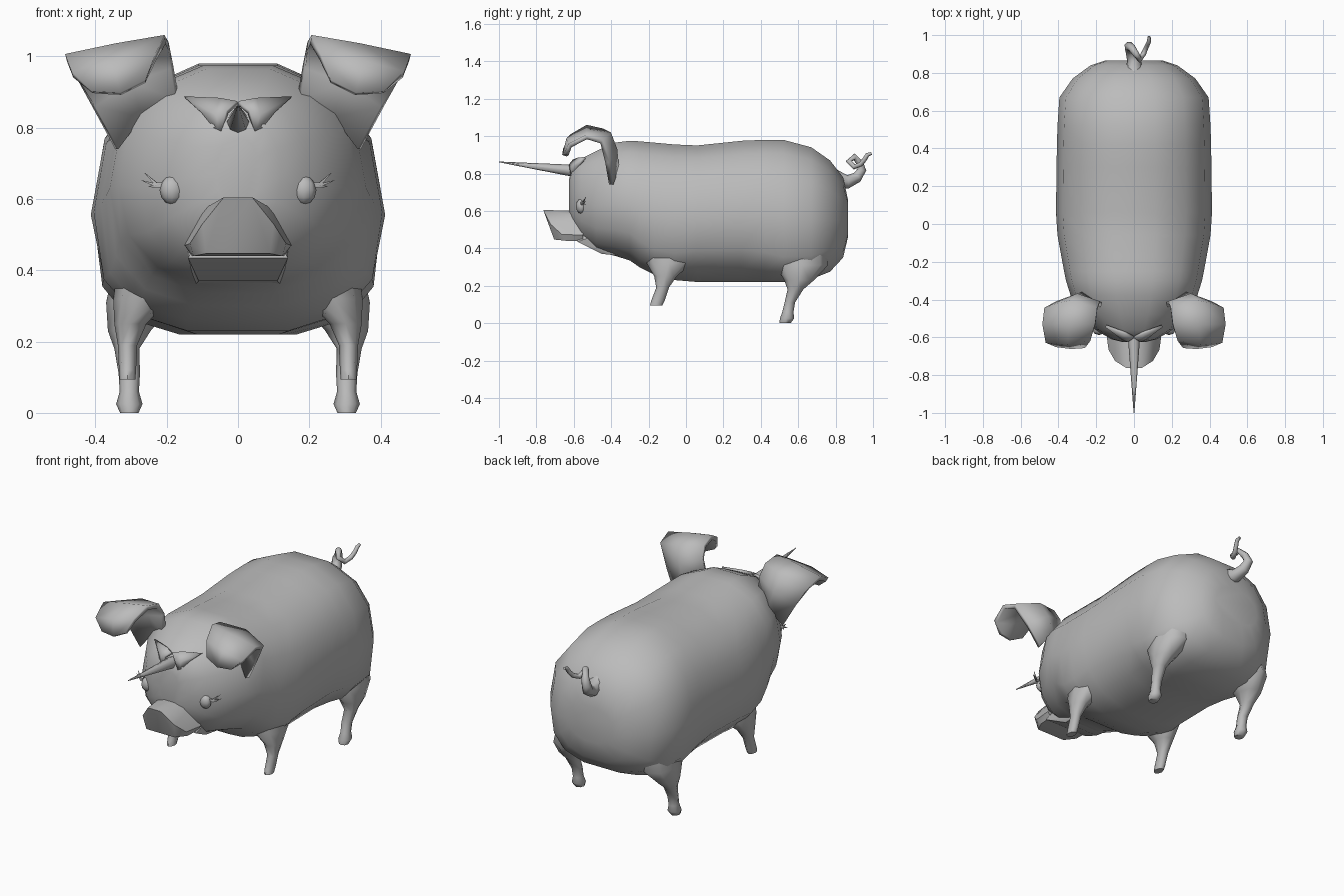
import bpy, bmesh, math
from mathutils import Vector

cube = bpy.data.objects.get("Cube")
if cube:
    bpy.data.objects.remove(cube, do_unlink=True)

GREY = (0.5, 0.5, 0.5, 1)
mat = bpy.data.materials.new("plain grey")
mat.use_nodes = True
mat.diffuse_color = GREY
mat.node_tree.nodes["Principled BSDF"].inputs["Base Color"].default_value = GREY


def finish(name, bm, angle=50):
    bmesh.ops.recalc_face_normals(bm, faces=bm.faces)
    me = bpy.data.meshes.new(name)
    bm.to_mesh(me)
    bm.free()
    me.materials.append(mat)
    ob = bpy.data.objects.new(name, me)
    bpy.context.collection.objects.link(ob)
    bpy.ops.object.select_all(action='DESELECT')
    ob.select_set(True)
    bpy.context.view_layer.objects.active = ob
    bpy.ops.object.shade_smooth_by_angle(angle=math.radians(angle))
    return ob


def loft(name, rings, angle=50):
    """Join rings of points into a capped tube."""
    bm = bmesh.new()
    rows = [[bm.verts.new(p) for p in ring] for ring in rings]
    n = len(rows[0])
    for a, b in zip(rows, rows[1:]):
        for i in range(n):
            j = (i + 1) % n
            bm.faces.new((a[i], a[j], b[j], b[i]))
    bm.faces.new(rows[0])
    bm.faces.new(rows[-1][::-1])
    return finish(name, bm, angle)


def hull(name, half_points, angle=40):
    """Convex block from points mirrored across x."""
    bm = bmesh.new()
    for x, y, z in half_points:
        bm.verts.new((x, y, z))
        bm.verts.new((-x, y, z))
    bmesh.ops.convex_hull(bm, input=bm.verts)
    return finish(name, bm, angle)


def sheet(name, rows, side, thickness):
    """Grid of points, mirrored by side and thickened."""
    bm = bmesh.new()
    grid = [[bm.verts.new((side * x, y, z)) for x, y, z in r] for r in rows]
    for a, b in zip(grid, grid[1:]):
        for i in range(len(a) - 1):
            bm.faces.new((a[i], a[i + 1], b[i + 1], b[i]))
    ob = finish(name, bm, 60)
    mod = ob.modifiers.new("thickness", 'SOLIDIFY')
    mod.thickness = thickness
    mod.offset = 0
    return ob


def tube(name, path, radii, sides=8):
    """Tapered tube that follows a path."""
    pts = [Vector(p) for p in path]
    rings = []
    u = None
    for i, p in enumerate(pts):
        t = (pts[min(i + 1, len(pts) - 1)] - pts[max(i - 1, 0)]).normalized()
        u = t.orthogonal() if u is None else u - t * u.dot(t)
        u.normalize()
        v = t.cross(u)
        rings.append([p + radii[i] * (u * math.cos(k * math.tau / sides)
                                      + v * math.sin(k * math.tau / sides))
                      for k in range(sides)])
    return loft(name, rings, 70)


# Body and head: (y, top, bottom, half width, belly roundness)
# A low roundness squares the underside where the legs join
SIDES = 14
SECTIONS = [
    (.866, .66, .46, .15, .9), (.84, .78, .35, .23, .8),
    (.77, .87, .275, .325, .7), (.67, .94, .235, .395, .6),
    (.52, .98, .22, .405, .6), (.42, .98, .22, .408, .75),
    (.3, .975, .22, .41, .85), (.06, .95, .22, .413, .85),
    (-.06, .955, .23, .405, .7), (-.17, .965, .26, .385, .65),
    (-.25, .972, .30, .37, .75), (-.3, .975, .335, .36, .85),
    (-.38, .965, .36, .335, .85), (-.48, .92, .385, .275, .85),
    (-.56, .88, .45, .205, .85), (-.61, .83, .52, .12, .85),
    (-.625, .77, .58, .06, .9)]


def bend(c, power):
    return math.copysign(abs(c) ** power, c)


rings = []
for y, top, bottom, w, belly in SECTIONS:
    mid = top * .46 + bottom * .54
    ring = []
    for k in range(SIDES):
        a = (k + 0.5) * math.tau / SIDES
        up = math.cos(a) > 0
        power = .87 if up else belly
        h = top - mid if up else mid - bottom
        # the outermost ring points decide the height of a section
        reach = bend(math.cos(math.pi / SIDES), power)
        ring.append((w * bend(math.sin(a), power), y,
                     mid + h * bend(math.cos(a), power) / reach))
    rings.append(ring)
loft("body", rings, 60)

# Snout and chin
hull("snout", [(.04, -.763, .605), (.10, -.725, .53), (.135, -.665, .475),
               (.09, -.705, .447), (.125, -.64, .44), (.03, -.58, .60),
               (.10, -.56, .57), (.15, -.55, .47), (.13, -.55, .44)])
hull("chin", [(.14, -.58, .435), (.11, -.45, .37), (.14, -.4, .5),
              (.1, -.57, .5), (.12, -.33, .36)])

# Horn
tube("horn", [(0, -.56, .812), (0, -.63, .818), (0, -1, .862)],
     [.034, .03, .002])

# Legs: rings as (x, y, z, x radius, y radius)
REAR = [(.25, .62, .45, .09, .13), (.275, .62, .31, .095, .14),
        (.305, .605, .23, .06, .08), (.312, .585, .18, .035, .042),
        (.305, .555, .11, .03, .028), (.305, .545, .06, .027, .03),
        (.305, .54, .025, .037, .038), (.305, .53, 0, .026, .03)]
FRONT = [(.24, -.08, .45, .09, .13), (.27, -.09, .32, .08, .12),
         (.302, -.11, .25, .045, .06), (.31, -.125, .19, .027, .034),
         (.31, -.15, .12, .024, .036), (.31, -.16, .093, .022, .033)]
EAR = [[(.17, -.43, .88), (.27, -.37, .83), (.34, -.40, .74)],
       [(.185, -.42, .97), (.3, -.38, .93), (.405, -.42, .86)],
       [(.195, -.45, 1.03), (.33, -.41, 1.01), (.47, -.45, .97)],
       [(.205, -.53, 1.048), (.34, -.53, 1.025), (.482, -.53, .995)],
       [(.23, -.61, 1.0), (.35, -.63, .98), (.465, -.62, .95)],
       [(.26, -.645, .93), (.33, -.65, .895), (.41, -.64, .90)]]
FOLD = [[(.15, -.54, .885), (.05, -.575, .88), (.0, -.60, .87)],
        [(.10, -.575, .84), (.06, -.605, .835), (.03, -.62, .845)],
        [(.065, -.605, .80), (.055, -.61, .795), (.045, -.61, .79)]]

for side, label in ((1, "left"), (-1, "right")):
    for part, spec in (("rear_leg", REAR), ("front_leg", FRONT)):
        loft(f"{label}_{part}",
             [[(side * (x + rx * math.cos(k * math.tau / 8)),
                y + ry * math.sin(k * math.tau / 8), z) for k in range(8)]
              for x, y, z, rx, ry in spec], 60)

    # Ear folding forward, and brow fold beside the horn
    sheet(f"{label}_ear", EAR, side, .025)
    sheet(f"{label}_brow_fold", FOLD, side, .015)

    # Eye
    bm = bmesh.new()
    bmesh.ops.create_uvsphere(bm, u_segments=8, v_segments=6, radius=1)
    bmesh.ops.scale(bm, vec=(.035, .028, .04), verts=bm.verts)
    bmesh.ops.translate(bm, vec=(side * .185, -.56, .625), verts=bm.verts)
    finish(f"{label}_eye", bm, 60)

    # Eyelashes
    for i, (x, z) in enumerate([(.262, .673), (.27, .652), (.25, .636)]):
        tube(f"{label}_eyelash_{i + 1}",
             [(side * .205, -.56, .64), (side * .23, -.555, .643 + i * -.004),
              (side * x, -.535, z)], [.008, .006, .001], 4)

# Curly tail
tube("tail", [(0, .80, .77), (0, .865, .755), (-.015, .915, .78),
              (-.025, .94, .82), (-.01, .93, .855), (.01, .90, .89),
              (.03, .87, .865), (.05, .90, .835), (.065, .935, .85),
              (.075, .955, .875), (.08, .97, .90), (.08, .992, .908)],
     [.05, .036, .03, .026, .02, .017, .015, .014, .013, .012, .011, .008])
